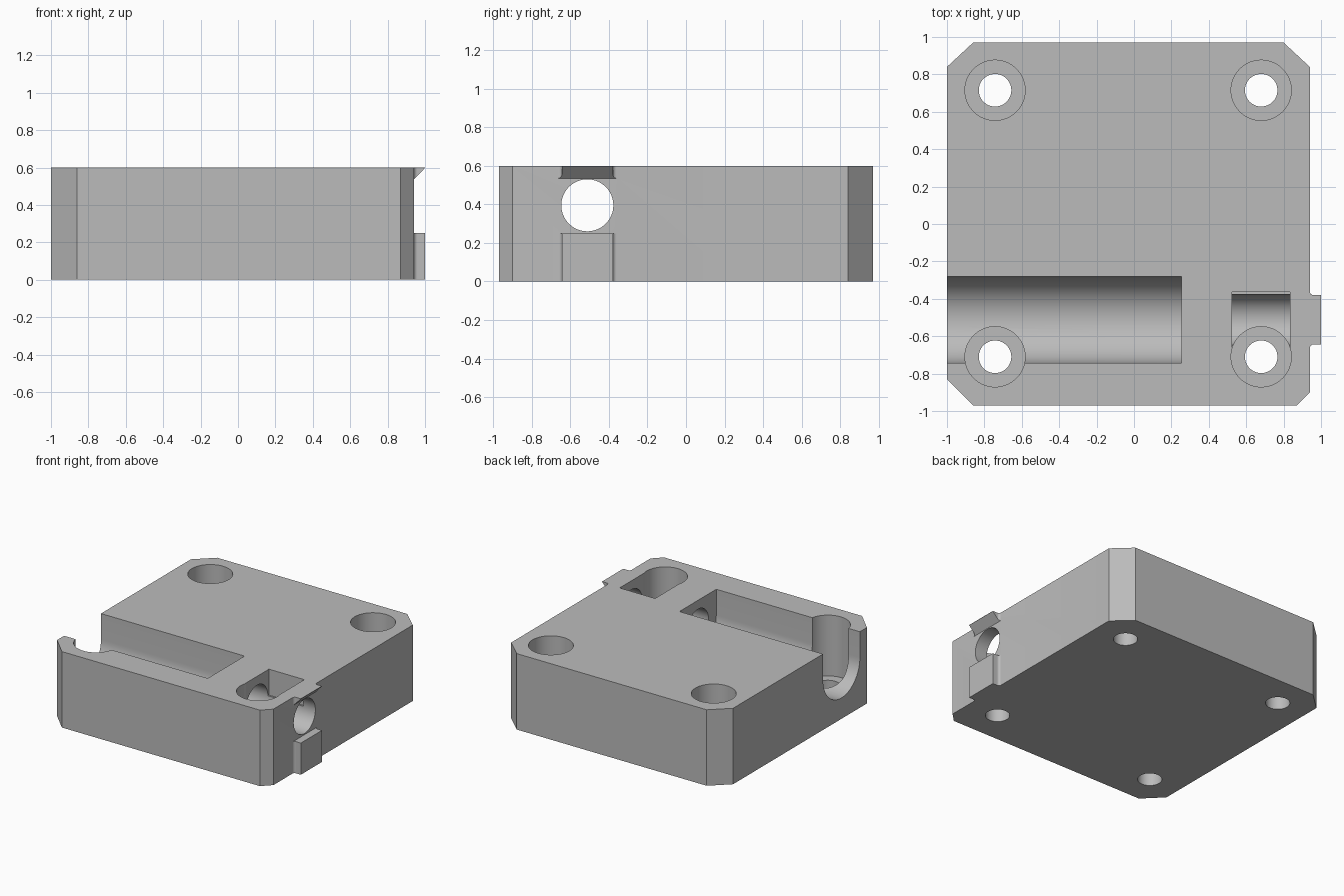
import bpy, bmesh
from math import pi, cos, sin, radians
from mathutils import Vector

if "Cube" in bpy.data.objects:
    bpy.data.objects.remove(bpy.data.objects["Cube"])

grey = bpy.data.materials.new("plain_grey")
grey.use_nodes = True
colour = (0.5, 0.5, 0.5, 1)
grey.diffuse_color = colour
grey.node_tree.nodes["Principled BSDF"].inputs["Base Color"].default_value = colour


def prism(name, profile, lo, hi, axis="Z"):
    """Extrude a profile, (x, y) along Z or (y, z) along X, from lo to hi."""
    bm = bmesh.new()
    place = (lambda a, b, h: (a, b, h)) if axis == "Z" else (lambda a, b, h: (h, a, b))
    rings = [[bm.verts.new(place(a, b, h)) for a, b in profile] for h in (lo, hi)]
    bm.faces.new(rings[0])
    bm.faces.new(rings[1])
    n = len(profile)
    for i in range(n):
        j = (i + 1) % n
        bm.faces.new((rings[0][i], rings[0][j], rings[1][j], rings[1][i]))
    bmesh.ops.recalc_face_normals(bm, faces=bm.faces)
    mesh = bpy.data.meshes.new(name)
    bm.to_mesh(mesh)
    bm.free()
    mesh.materials.append(grey)
    ob = bpy.data.objects.new(name, mesh)
    bpy.context.collection.objects.link(ob)
    return ob


def arc(cx, cy, r, start=0, end=2 * pi, n=64):
    count = n if end - start >= 2 * pi else n + 1
    return [(cx + r * cos(start + (end - start) * i / n),
             cy + r * sin(start + (end - start) * i / n)) for i in range(count)]


def combine(target, tool, operation="DIFFERENCE"):
    mod = target.modifiers.new(tool.name, "BOOLEAN")
    mod.operation, mod.solver, mod.object = operation, "EXACT", tool
    bpy.context.view_layer.objects.active = target
    bpy.ops.object.modifier_apply(modifier=mod.name)
    bpy.data.objects.remove(tool)


BORE_Y, BORE_Z, TOP = -0.512, 0.395, 0.6

# Block with chamfered corners
block = prism("housing_block", [(-1, -0.83), (-0.86, -0.97), (0.87, -0.97), (0.94, -0.90),
                                (0.94, 0.84), (0.80, 0.97), (-0.86, 0.97), (-1, 0.84)], 0, TOP)

# Side tabs with small concave fillets at their root
half = [(0.94 + 0.02 * (1 - cos(t)), 0.152 - 0.02 * sin(t))
        for t in (radians(a) for a in range(0, 91, 15))] + [(1.0, 0.132)]
tab_plan = [(0.9, 0.152)] + half
tab_plan = [(x, BORE_Y + y) for x, y in tab_plan] + [(x, BORE_Y - y) for x, y in reversed(tab_plan)]
lower_tab = prism("lower_tab", tab_plan, 0, 0.25)
upper_tab = prism("upper_tab", tab_plan, 0.45, TOP)

# Sloping underside of the upper tab
bm = bmesh.new()
bm.from_mesh(upper_tab.data)
cut = bmesh.ops.bisect_plane(bm, geom=bm.verts[:] + bm.edges[:] + bm.faces[:],
                             plane_co=(0.94, 0, 0.535), plane_no=Vector((0.063, 0, -0.06)),
                             clear_outer=True)
bmesh.ops.holes_fill(bm, edges=[e for e in bm.edges if e.is_boundary])
bmesh.ops.recalc_face_normals(bm, faces=bm.faces)
bm.to_mesh(upper_tab.data)
bm.free()
for tab in (lower_tab, upper_tab):
    combine(block, tab, "UNION")

# Round-bottomed channel open at one end
channel = arc(BORE_Y, BORE_Z, 0.23, pi, 2 * pi, 32)
combine(block, prism("channel_cutter", channel + [(BORE_Y + 0.23, 0.8), (BORE_Y - 0.23, 0.8)],
                     -1.2, 0.255, "X"))

# Bore from the channel through the side, with a pocket open to the top
combine(block, prism("bore_cutter", arc(BORE_Y, BORE_Z, 0.135), 0.2, 1.2, "X"))
pocket = [(0.525, BORE_Y - 0.148), (0.835, BORE_Y - 0.148),
          (0.835, BORE_Y + 0.148), (0.525, BORE_Y + 0.148)]
combine(block, prism("pocket_cutter", pocket, BORE_Z, 0.8))

# Counterbored screw holes
for x in (-0.743, 0.68):
    for y in (-0.71, 0.715):
        combine(block, prism("counterbore_cutter", arc(x, y, 0.161), 0.12, 0.8))
        combine(block, prism("screw_hole_cutter", arc(x, y, 0.087), -0.2, 0.3))

bpy.ops.object.select_all(action="DESELECT")
block.select_set(True)
bpy.context.view_layer.objects.active = block
bpy.ops.object.shade_smooth_by_angle(angle=radians(25))
